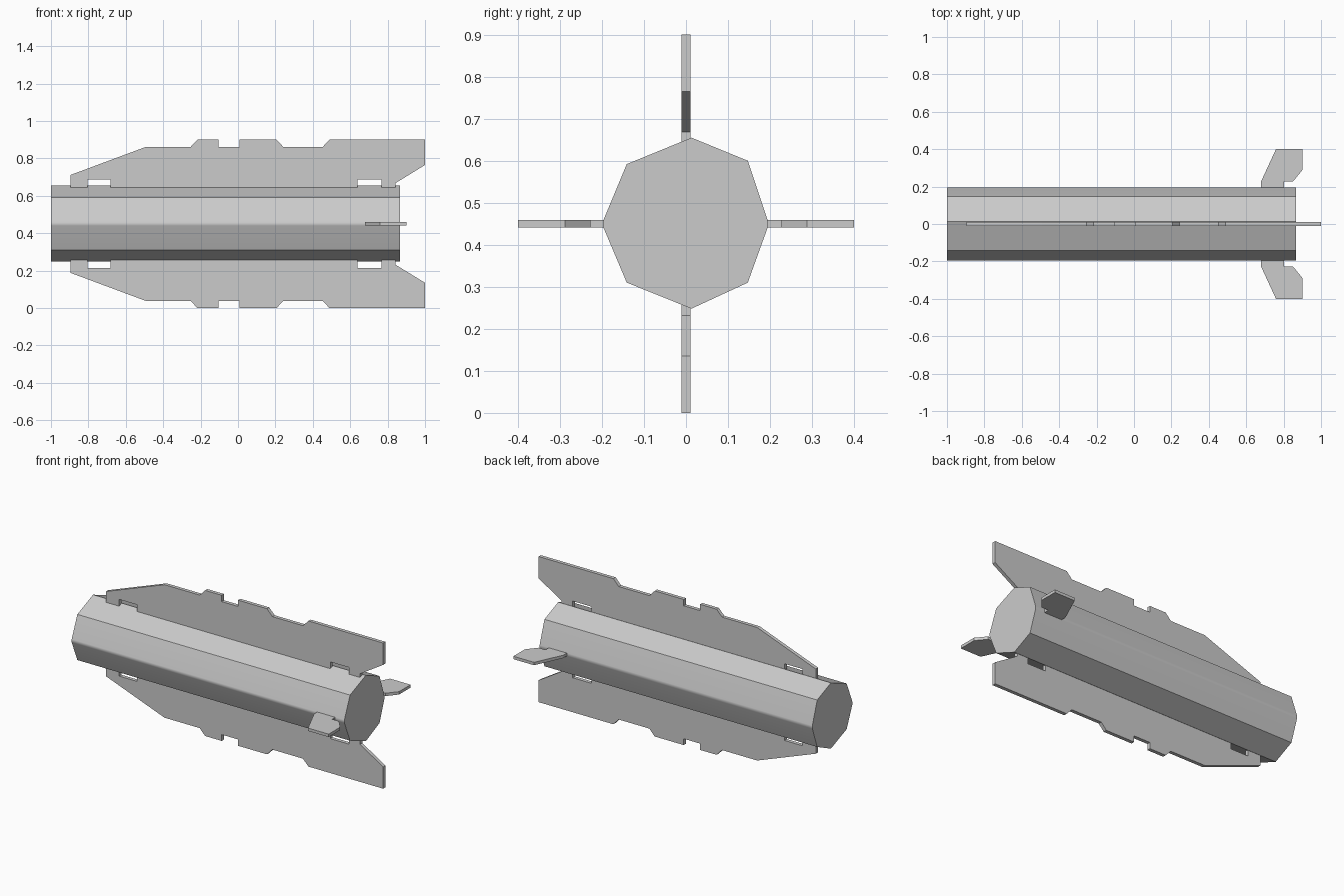
import bpy
import bmesh
import math
from mathutils import Vector

cube = bpy.data.objects.get("Cube")
if cube:
    bpy.data.objects.remove(cube, do_unlink=True)

AXIS_Z = 0.45

grey = bpy.data.materials.new("plain_grey")
grey.use_nodes = True
colour = (0.6, 0.6, 0.6, 1)
grey.diffuse_color = colour
grey.node_tree.nodes["Principled BSDF"].inputs["Base Color"].default_value = colour


def extrude_outline(name, points, direction):
    """Fill an outline and extrude it into a closed solid."""
    bm = bmesh.new()
    face = bm.faces.new([bm.verts.new(p) for p in points])
    result = bmesh.ops.extrude_face_region(bm, geom=[face], use_keep_orig=True)
    moved = [g for g in result["geom"] if isinstance(g, bmesh.types.BMVert)]
    bmesh.ops.translate(bm, verts=moved, vec=Vector(direction))
    bmesh.ops.recalc_face_normals(bm, faces=bm.faces)
    mesh = bpy.data.meshes.new(name)
    bm.to_mesh(mesh)
    bm.free()
    mesh.materials.append(grey)
    obj = bpy.data.objects.new(name, mesh)
    bpy.context.collection.objects.link(obj)
    return obj


# Eight-sided body, with narrow flats where the side fins sit
section = [(0.013, 0.655), (0.147, 0.6), (0.194, 0.46), (0.194, 0.44),
           (0.147, 0.31), (0.013, 0.248), (-0.141, 0.31),
           (-0.196, 0.44), (-0.196, 0.46), (-0.141, 0.592)]
body = extrude_outline("body", [(-1, y, z) for y, z in section], (1.865, 0, 0))
bpy.context.view_layer.objects.active = body
body.select_set(True)
bpy.ops.object.shade_smooth_by_angle(angle=math.radians(30))
weighted = body.modifiers.new("weighted_normals", "WEIGHTED_NORMAL")
weighted.keep_sharp = True

# Long upper and lower fins: outer edge first, then the notched root
# (distances are measured outward from the body axis)
outer = [(-0.895, 0.19), (-0.895, 0.262), (-0.495, 0.411), (-0.254, 0.411),
         (-0.217, 0.45), (-0.104, 0.45), (-0.104, 0.411), (0.008, 0.411),
         (0.008, 0.45), (0.206, 0.45), (0.243, 0.411), (0.452, 0.411),
         (0.489, 0.45), (1, 0.45), (1, 0.315), (0.842, 0.218), (0.842, 0.19)]
root = []
for right, left in ((0.767, 0.639), (-0.682, -0.805)):
    root += [(right, 0.19), (right, 0.237), (left, 0.237), (left, 0.19)]
for name, side in (("upper_fin", 1), ("lower_fin", -1)):
    extrude_outline(name, [(x, -0.011, AXIS_Z + side * r) for x, r in outer + root],
                    (0, 0.022, 0))

# Small swept side fins near the tail
side_fin = [(0.679, 0.17), (0.679, 0.227), (0.759, 0.4), (0.9, 0.4),
            (0.9, 0.288), (0.85, 0.227), (0.802, 0.227), (0.802, 0.17)]
for name, side in (("back_side_fin", 1), ("front_side_fin", -1)):
    extrude_outline(name, [(x, side * r, AXIS_Z - 0.009) for x, r in side_fin],
                    (0, 0, 0.018))
